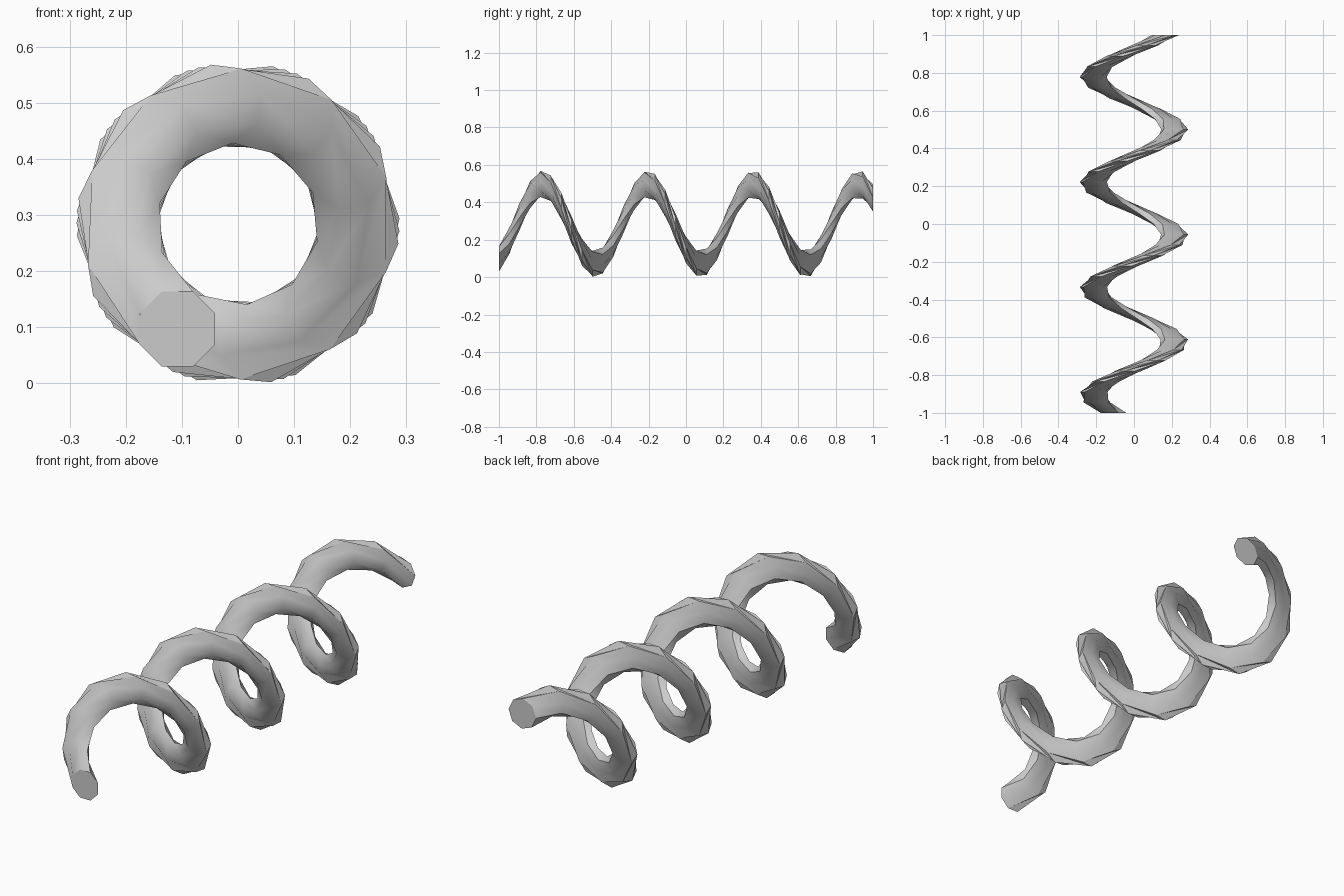
import bpy
import bmesh
from math import cos, sin, radians

cube = bpy.data.objects.get("Cube")
if cube:
    bpy.data.objects.remove(cube, do_unlink=True)

# Coil proportions
SIDES = 8                # octagonal wire
STEPS = 36               # sections along the coil
START, TURN = 240, -1280  # start angle and total sweep, degrees
COIL_R, WIRE_R = 0.216, 0.0725
CENTRE_Z = 0.284
PHASE = 7.5              # tilt of the octagon from the radial direction


def section(bm, k):
    """One octagon, upright in the xz plane, turned along with the coil."""
    t = k / STEPS
    a = START + TURN * t
    cx, cz = COIL_R * cos(radians(a)), CENTRE_Z + COIL_R * sin(radians(a))
    ring = []
    for j in range(SIDES):
        b = radians(a + PHASE + 360 * j / SIDES)
        ring.append(bm.verts.new((cx + WIRE_R * cos(b), -1 + 2 * t, cz + WIRE_R * sin(b))))
    return ring


# Wire: bridge the sections with triangles
bm = bmesh.new()
rings = [section(bm, k) for k in range(STEPS + 1)]
for near, far in zip(rings, rings[1:]):
    for j in range(SIDES):
        bm.faces.new((near[j - 1], near[j], far[j - 1]))
        bm.faces.new((near[j], far[j], far[j - 1]))

# Flat end caps with crisp rims
for ring in (rings[0], rings[-1]):
    cap = bm.faces.new(ring)
    for edge in cap.edges:
        edge.smooth = False
bmesh.ops.recalc_face_normals(bm, faces=bm.faces)

mesh = bpy.data.meshes.new("coil_spring")
bm.to_mesh(mesh)
bm.free()
spring = bpy.data.objects.new("coil_spring", mesh)
bpy.context.collection.objects.link(spring)

# Light grey material
grey = bpy.data.materials.new("light_grey")
grey.use_nodes = True
colour = (0.6, 0.6, 0.6, 1.0)
grey.diffuse_color = colour
grey.node_tree.nodes["Principled BSDF"].inputs["Base Color"].default_value = colour
mesh.materials.append(grey)

# Smooth shading along the wire
bpy.ops.object.select_all(action='DESELECT')
spring.select_set(True)
bpy.context.view_layer.objects.active = spring
bpy.ops.object.shade_smooth_by_angle(angle=radians(65), keep_sharp_edges=True)
